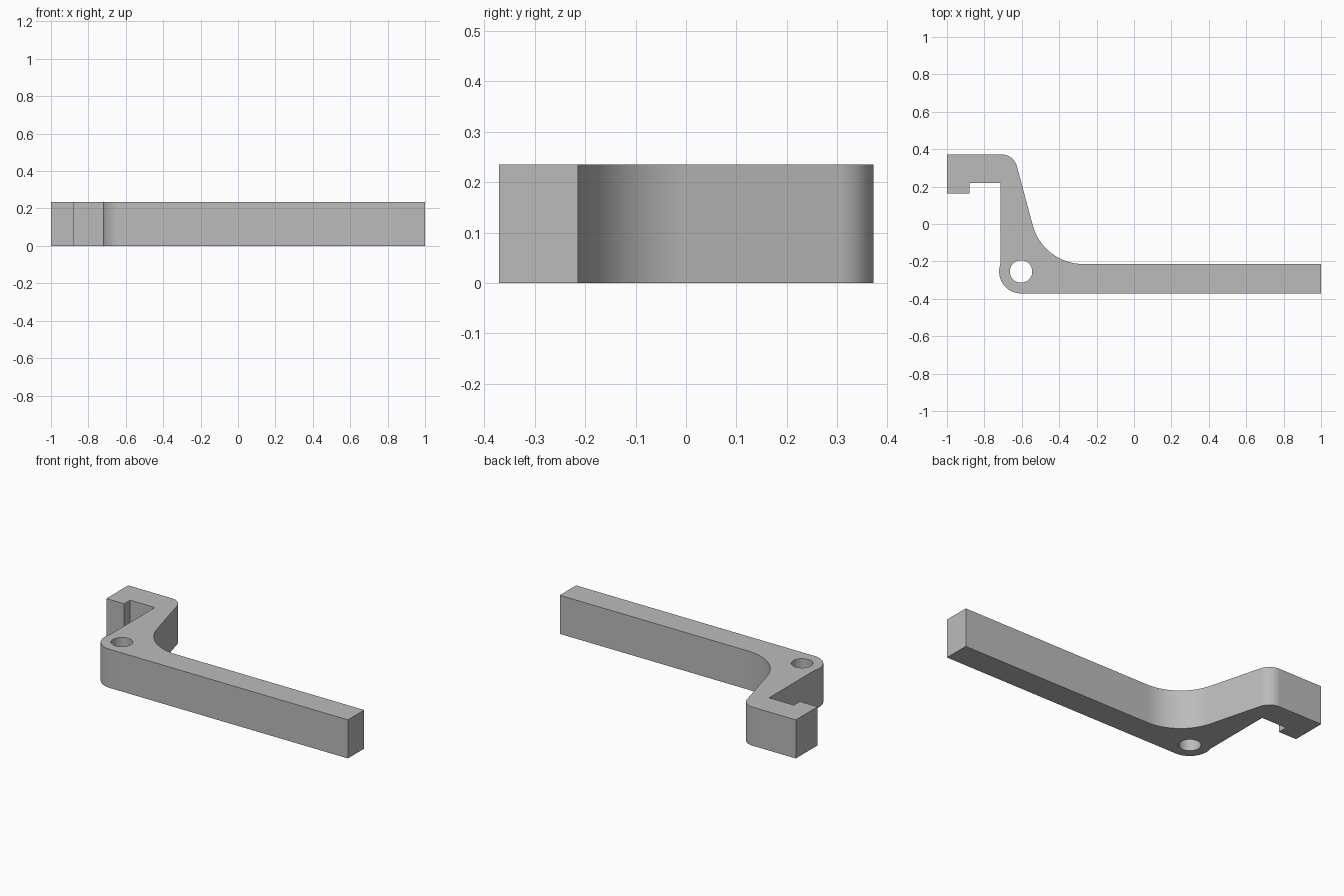
import bpy
import bmesh
from math import sin, cos, tan, radians, atan2, sqrt
from mathutils import Vector

cube = bpy.data.objects.get("Cube")
if cube:
    bpy.data.objects.remove(cube, do_unlink=True)

HEIGHT = 0.235
PIVOT = Vector((-0.604, -0.254))
HOLE_R, BOSS_R = 0.06, 0.117
WALL_X = -0.714
SLOPE = tan(radians(15))

grey = bpy.data.materials.new("plain grey")
grey.use_nodes = True
grey.diffuse_color = (0.5, 0.5, 0.5, 1)
grey.node_tree.nodes["Principled BSDF"].inputs["Base Color"].default_value = (0.5, 0.5, 0.5, 1)


def arc(centre, radius, start, end, steps=24):
    """Points on an arc, angles in radians."""
    angles = [start + (end - start) * i / steps for i in range(steps + 1)]
    return [centre + radius * Vector((cos(a), sin(a))) for a in angles]


def fillet(before, corner, after, radius):
    """Round one corner of a profile."""
    corner = Vector(corner)
    u = (Vector(before) - corner).normalized()
    v = (Vector(after) - corner).normalized()
    half = u.angle(v) / 2
    centre = corner + (u + v).normalized() * radius / sin(half)
    p = corner + u * radius / tan(half) - centre
    q = corner + v * radius / tan(half) - centre
    start = atan2(p.y, p.x)
    return arc(centre, radius, start, start - p.angle_signed(q))


def extrude_profile(name, points, bottom, top):
    """Upright prism from a flat outline."""
    bm = bmesh.new()
    face = bm.faces.new([bm.verts.new((p[0], p[1], bottom)) for p in points])
    ext = bmesh.ops.extrude_face_region(bm, geom=[face])
    moved = [g for g in ext["geom"] if isinstance(g, bmesh.types.BMVert)]
    bmesh.ops.translate(bm, verts=moved, vec=(0, 0, top - bottom))
    bmesh.ops.recalc_face_normals(bm, faces=bm.faces)
    mesh = bpy.data.meshes.new(name)
    bm.to_mesh(mesh)
    bm.free()
    mesh.materials.append(grey)
    obj = bpy.data.objects.new(name, mesh)
    bpy.context.collection.objects.link(obj)
    return obj


# Outline: long arm, curved elbow, slanted neck, hooked end, rounded pivot
arm_end = (1, -0.214)
elbow = (-0.486, -0.214)
shoulder = (elbow[0] - SLOPE * 0.586, 0.372)
hook_top = (-1, 0.372)
dx = PIVOT.x - WALL_X
boss_start = atan2(sqrt(BOSS_R ** 2 - dx ** 2), -dx)

outline = [(1, -0.371), arm_end]
outline += fillet(arm_end, elbow, shoulder, 0.28)
outline += fillet(elbow, shoulder, hook_top, 0.085)
outline += [hook_top, (-1, 0.162), (-0.88, 0.162), (-0.88, 0.22), (WALL_X, 0.22)]
outline += arc(PIVOT, BOSS_R, boss_start, radians(270))
lever = extrude_profile("lever", outline, 0, HEIGHT)

# Pivot hole
cutter = extrude_profile("pivot_hole_cutter", arc(PIVOT, HOLE_R, 0, radians(360), 48)[:-1],
                         -0.1, HEIGHT + 0.1)
cutter.hide_render = True
cutter.hide_viewport = True
hole = lever.modifiers.new("pivot hole", "BOOLEAN")
hole.operation = "DIFFERENCE"
hole.solver = "EXACT"
hole.object = cutter

# Apply the cut, then smooth the curved walls
bpy.ops.object.select_all(action="DESELECT")
lever.select_set(True)
bpy.context.view_layer.objects.active = lever
bpy.ops.object.modifier_apply(modifier=hole.name)
bpy.data.objects.remove(cutter, do_unlink=True)
bpy.ops.object.shade_smooth_by_angle(angle=radians(25))
